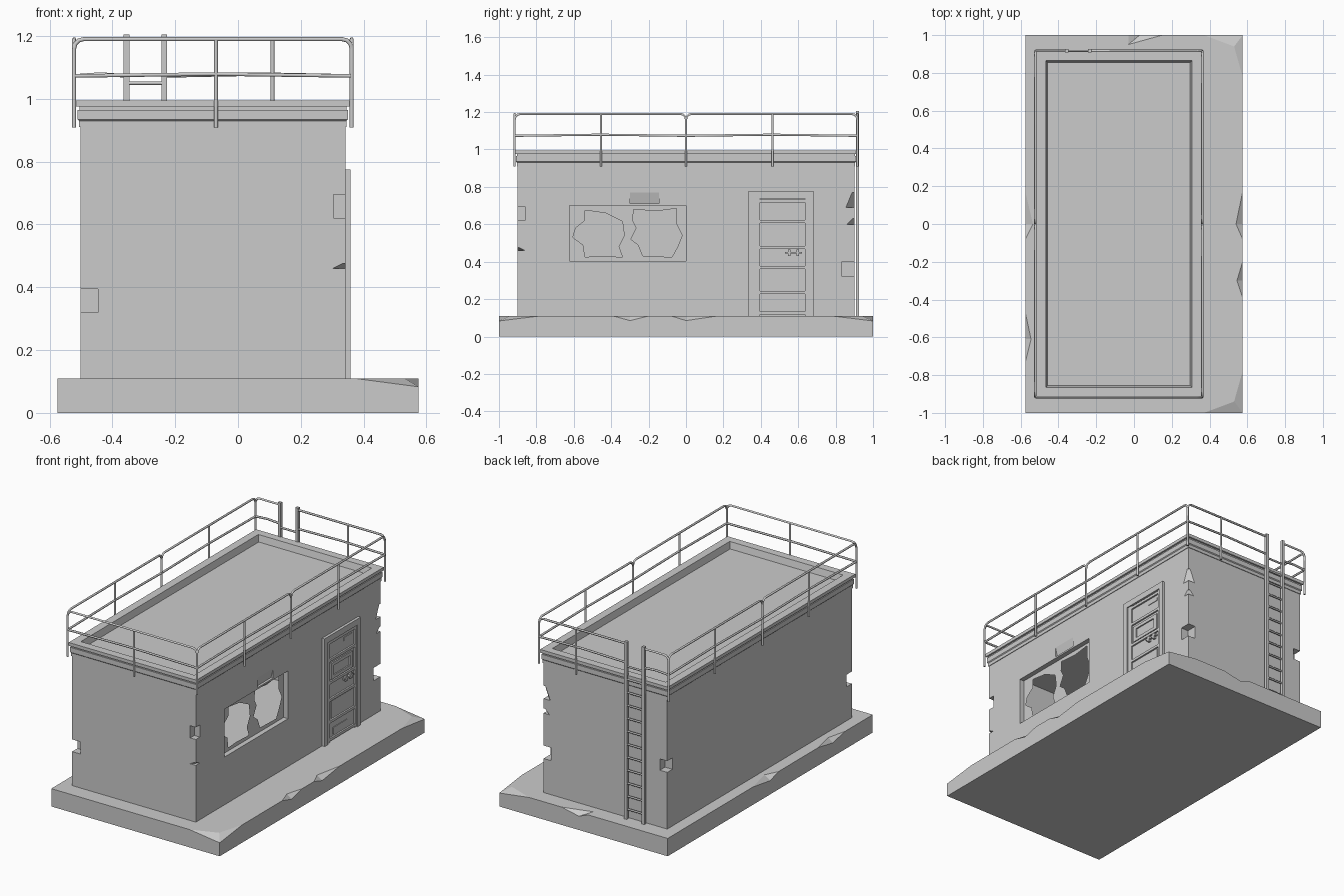
import bpy, bmesh, math
from mathutils import Vector

if "Cube" in bpy.data.objects:
    bpy.data.objects.remove(bpy.data.objects["Cube"], do_unlink=True)

concrete = bpy.data.materials.new("concrete grey")
concrete.use_nodes = True
GREY = (0.6, 0.6, 0.6, 1)
concrete.diffuse_color = GREY
concrete.node_tree.nodes["Principled BSDF"].inputs["Base Color"].default_value = GREY

# Main dimensions
CX, HX, HY = -0.08, 0.422, 0.9
LEFT, RIGHT = CX - HX, CX + HX
BASE_X, BASE_TOP, WALL_TOP = 0.575, 0.11, 0.915


def finish(name, bm):
    bmesh.ops.recalc_face_normals(bm, faces=bm.faces)
    mesh = bpy.data.meshes.new(name)
    bm.to_mesh(mesh)
    bm.free()
    mesh.materials.append(concrete)
    obj = bpy.data.objects.new(name, mesh)
    bpy.context.collection.objects.link(obj)
    return obj


def add_box(bm, lo, hi):
    lo, hi = Vector(lo), Vector(hi)
    verts = bmesh.ops.create_cube(bm, size=1)["verts"]
    for v in verts:
        v.co = (lo + hi) / 2 + v.co * (hi - lo)


def boxes(name, pairs):
    bm = bmesh.new()
    for lo, hi in pairs:
        add_box(bm, lo, hi)
    return finish(name, bm)


def hull(name, points):
    bm = bmesh.new()
    for p in points:
        bm.verts.new(p)
    bmesh.ops.convex_hull(bm, input=bm.verts)
    return finish(name, bm)


def prism(name, outline, x0, x1):
    bm = bmesh.new()
    face = bm.faces.new([bm.verts.new((x0, y, z)) for y, z in outline])
    new = bmesh.ops.extrude_face_region(bm, geom=[face])["geom"]
    bmesh.ops.translate(bm, vec=(x1 - x0, 0, 0),
                        verts=[g for g in new if isinstance(g, bmesh.types.BMVert)])
    return finish(name, bm)


def carve(obj, cutters):
    for cutter in cutters:
        mod = obj.modifiers.new("cut", "BOOLEAN")
        mod.object, mod.solver = cutter, "EXACT"
    graph = bpy.context.evaluated_depsgraph_get()
    mesh = bpy.data.meshes.new_from_object(obj.evaluated_get(graph))
    obj.modifiers.clear()
    obj.data = mesh
    for cutter in cutters:
        bpy.data.objects.remove(cutter, do_unlink=True)


# Foundation slab with chipped top edges
base = boxes("foundation", [((-BASE_X, -1, 0), (BASE_X, 1, BASE_TOP))])
chips = []
for side, y0, y1, mid, depth in [(1, -0.08, 0.17, 0.0, 0.035), (1, -0.39, -0.2, -0.3, 0.03),
                                 (-1, -0.08, 0.17, 0.0, 0.04), (-1, -0.73, -0.47, -0.61, 0.03)]:
    x = side * BASE_X
    chips.append(hull("chip", [(x, y0, BASE_TOP), (x, y1, BASE_TOP),
                               (x - side * depth, mid, BASE_TOP), (x, mid, BASE_TOP - 0.025),
                               (x + side * 0.1, mid, BASE_TOP + 0.1)]))
chips.append(hull("chip", [(-0.03, 1, BASE_TOP), (0.15, 1, BASE_TOP), (-0.03, 0.95, BASE_TOP),
                           (0.03, 1, BASE_TOP - 0.025), (0.03, 1.1, BASE_TOP + 0.1)]))
for s in (-1, 1):
    inner = (0.53, s * 0.94, BASE_TOP)
    low = (BASE_X, s, BASE_TOP - 0.027)
    out = (BASE_X + 0.1, s * 1.1, BASE_TOP + 0.1)
    chips.append(hull("chip", [(0.37, s, BASE_TOP), inner, low, out]))
    chips.append(hull("chip", [(BASE_X, s * 0.78, BASE_TOP), inner, low, out]))
carve(base, chips)

# Walls: hollow shell with broken corners and a recessed window
walls = boxes("walls", [((LEFT, -HY, BASE_TOP), (RIGHT, HY, WALL_TOP))])
cuts = []
for sx, sy, z0, z1, dx, dy in [(1, -1, 0.62, 0.695, 0.038, 0.04), (-1, -1, 0.32, 0.395, 0.056, 0.05),
                               (1, 1, 0.32, 0.4, 0.05, 0.065), (-1, 1, 0.46, 0.53, 0.05, 0.05)]:
    x, y = CX + sx * HX, sy * HY
    cuts.append(boxes("notch", [((min(x - sx * dx, x + sx * 0.1), min(y - sy * dy, y + sy * 0.1), z0),
                                 (max(x - sx * dx, x + sx * 0.1), max(y - sy * dy, y + sy * 0.1), z1))]))
for sy, z0, z1, d in [(-1, 0.46, 0.475, 0.05), (1, 0.69, 0.77, 0.055), (1, 0.6, 0.63, 0.05)]:
    y = sy * HY
    cuts.append(hull("split", [(RIGHT - d, y + sy * 0.01, z0), (RIGHT + 0.01, y - sy * d, z0),
                               (RIGHT + 0.05, y + sy * 0.05, z0), (RIGHT - d * 0.4, y + sy * 0.01, z1),
                               (RIGHT + 0.01, y - sy * d * 0.4, z1), (RIGHT + 0.05, y + sy * 0.05, z1)]))
# shallow dent above the window
cuts.append(hull("dent", [(x, y, z) for y in (-0.3, -0.145) for x, z in
                          ((RIGHT, 0.77), (RIGHT - 0.015, 0.71), (RIGHT + 0.02, 0.71), (RIGHT + 0.02, 0.77))]))
PANE = RIGHT - 0.03
cuts.append(boxes("recess", [((PANE, -0.622, 0.405), (RIGHT + 0.1, 0, 0.7))]))
left_hole = [(-.54, .675), (-.43, .66), (-.34, .615), (-.33, .54), (-.36, .48), (-.34, .425),
             (-.46, .43), (-.54, .425), (-.55, .49), (-.605, .53), (-.59, .58), (-.54, .62)]
right_hole = [(-.28, .68), (-.16, .67), (-.05, .685), (-.05, .6), (-.02, .54), (-.045, .48),
              (-.075, .425), (-.23, .43), (-.255, .49), (-.295, .52), (-.265, .58), (-.285, .62)]
for outline in (left_hole, right_hole):
    cuts.append(prism("pane_hole", outline, PANE - 0.1, PANE + 0.01))
carve(walls, cuts)
# open the broken panes and the hidden ends of the shell
bm = bmesh.new()
bm.from_mesh(walls.data)
doomed = []
for f in bm.faces:
    c = f.calc_center_median()
    in_hole = 0 < PANE - 0.005 - c.x < 0.2 and -0.63 < c.y < 0 and 0.41 < c.z < 0.7
    if in_hole or abs(c.z - WALL_TOP) < 1e-4 or abs(c.z - BASE_TOP) < 1e-4:
        doomed.append(f)
bmesh.ops.delete(bm, geom=doomed, context="FACES")
bm.to_mesh(walls.data)
bm.free()

# Roof: stepped cornice, parapet and sunken deck as stacked rectangles
bm = bmesh.new()
rings = []
for off, z in [(0.004, 0.91), (0.004, 0.93), (0.009, 0.935), (0.009, 0.965), (0.003, 0.965), (0.003, 0.975),
               (0.014, 0.975), (0.014, 0.995), (-0.035, 0.995), (-0.045, 0.955)]:
    rings.append([bm.verts.new((CX + sx * (HX + off), sy * (HY + off), z))
                  for sx, sy in ((-1, -1), (1, -1), (1, 1), (-1, 1))])
for a, b in zip(rings, rings[1:]):
    for i in range(4):
        j = (i + 1) % 4
        bm.faces.new((a[i], a[j], b[j], b[i]))
bm.faces.new(rings[0])
bm.faces.new(rings[-1])
finish("roof", bm)


# Railings: bent tubes
def tube(name, paths, radius=0.0065):
    curve = bpy.data.curves.new(name, "CURVE")
    curve.dimensions, curve.bevel_depth, curve.bevel_resolution = "3D", radius, 1
    curve.use_fill_caps = True
    curve.materials.append(concrete)
    for pts in paths:
        line = curve.splines.new("POLY")
        line.points.add(len(pts) - 1)
        for p, co in zip(line.points, pts):
            p.co = (*co, 1)
    obj = bpy.data.objects.new(name, curve)
    bpy.context.collection.objects.link(obj)


FOOT, MID, TOP, BEND = 0.908, 1.073, 1.19, 0.03


def rail(name, place, a, b, round_a=True, round_b=True, post=None):
    arc = [(BEND * (1 - math.cos(t * math.pi / 6)), BEND * (1 - math.sin(t * math.pi / 6))) for t in range(4)]
    start = [(a, FOOT)] + [(a + u, TOP - w) for u, w in arc] if round_a else [(a, TOP)]
    end = [(b - u, TOP - w) for u, w in reversed(arc)] + [(b, FOOT)] if round_b else [(b, TOP)]
    mid = (a + b) / 2
    lines = [start + end, [(a, MID), (mid, MID + 0.006), (b, MID)]]
    if post is not None:
        lines.append([(post, FOOT), (post, TOP)])
    tube(name, [[place(u, z) for u, z in line] for line in lines])


RX, RY = HX + 0.02, HY + 0.016
STILES = (-0.355, -0.235)
for side, label in ((-1, "right"), (1, "left")):
    def on_side(u, z):
        return (CX + side * RX, u, z)
    rail(label + "_front_railing", on_side, -RY, 0, post=-0.455)
    rail(label + "_back_railing", on_side, 0, RY, post=0.463)
rail("front_railing", lambda u, z: (u, -RY, z), CX - RX, CX + RX, post=-0.07)
rail("back_railing", lambda u, z: (u, RY, z), STILES[1], CX + RX, round_a=False, post=0.11)
rail("back_short_railing", lambda u, z: (u, RY, z), CX - RX, STILES[0], round_b=False)

# Ladder on the back wall
boxes("ladder_stiles", [((x - 0.009, RY - 0.008, BASE_TOP), (x + 0.009, RY + 0.01, 1.205)) for x in STILES])
tube("ladder_rungs", [[(STILES[0], RY, z), (STILES[1], RY, z)]
                      for z in (0.17 + 0.08 * i for i in range(12))], 0.006)


# Door on the left wall
def plates(name, depth, rects):
    boxes(name, [((RIGHT - 0.005, y0, z0), (RIGHT + depth, y1, z1)) for y0, y1, z0, z1 in rects])


plates("door_frame", 0.017, [(0.332, 0.364, BASE_TOP, 0.775), (0.652, 0.684, BASE_TOP, 0.775),
                             (0.364, 0.652, 0.738, 0.775)])
plates("door_stiles", 0.01, [(0.364, 0.396, BASE_TOP, 0.738), (0.636, 0.652, BASE_TOP, 0.738)])
plates("door_crossbars", 0.01, [(0.396, 0.636, z - 0.008, z + 0.008)
                                for z in (0.125, 0.235, 0.369, 0.476, 0.615, 0.725)])
plates("door_panels", 0.004, [(0.42, 0.62, 0.25, 0.355), (0.435, 0.575, 0.145, 0.185), (0.54, 0.62, 0.68, 0.7)])
plates("door_hatch", 0.008, [(0.41, 0.62, 0.49, 0.51), (0.41, 0.62, 0.57, 0.59),
                             (0.41, 0.435, 0.51, 0.57), (0.595, 0.62, 0.51, 0.57)])
plates("door_handle", 0.015, [(0.53, 0.62, 0.443, 0.453), (0.545, 0.56, 0.43, 0.466), (0.59, 0.605, 0.43, 0.466)])
